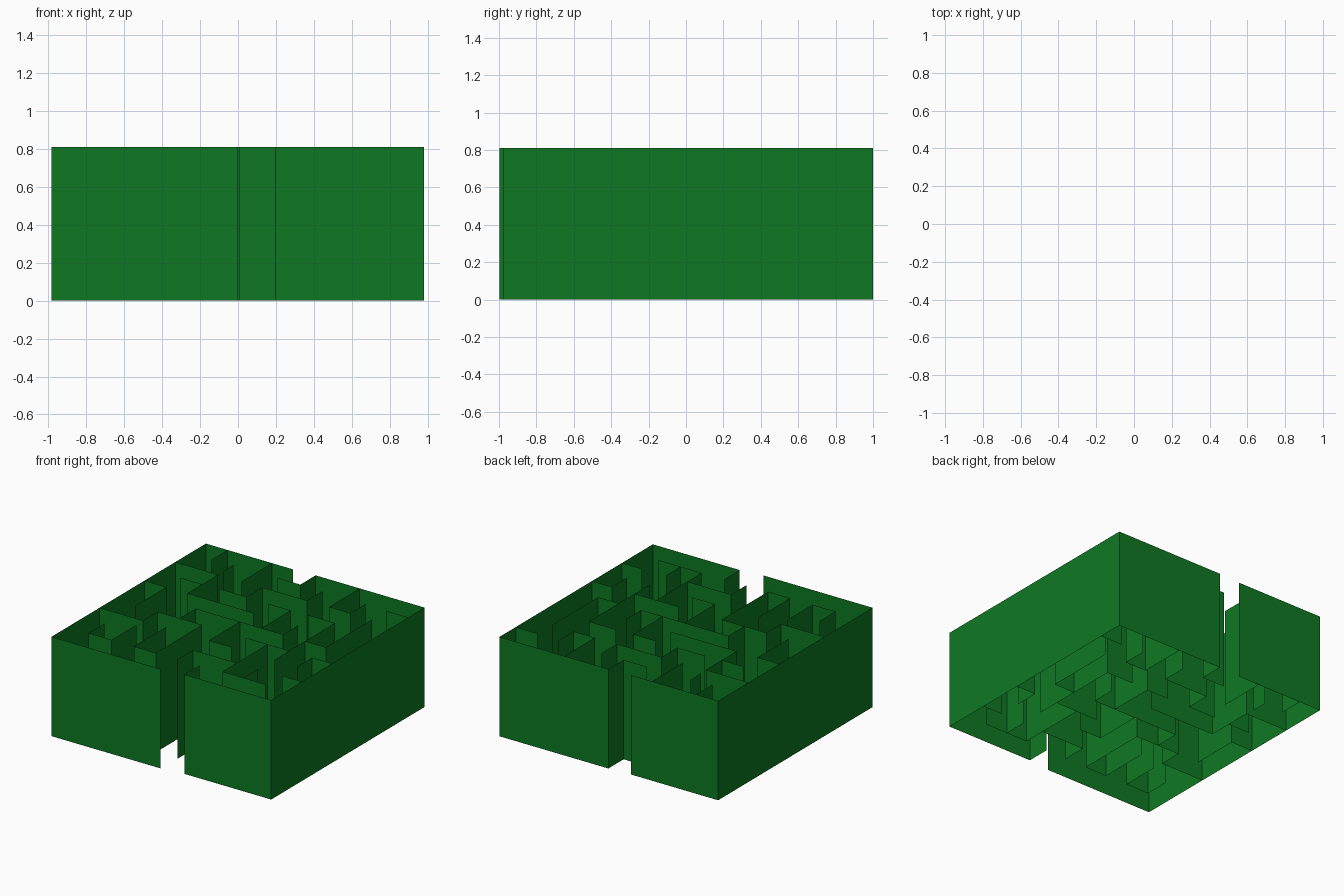
import bpy

if "Cube" in bpy.data.objects:
    bpy.data.objects.remove(bpy.data.objects["Cube"])

HEIGHT = 0.81

green = bpy.data.materials.new("hedge green")
green.diffuse_color = (0.0045, 0.19, 0.0165, 1)
green.use_nodes = True
green.node_tree.nodes["Principled BSDF"].inputs["Base Color"].default_value = green.diffuse_color


def wall(name, axis, x, y, *stops):
    """Sheet wall: starts at (x, y), then runs alternately along x and y to each stop."""
    pts = [(x, y)]
    for s in stops:
        x, y = (s, y) if axis == "x" else (x, s)
        pts.append((x, y))
        axis = "y" if axis == "x" else "x"
    n = len(pts)
    verts = [(px, py, z) for z in (0, HEIGHT) for px, py in pts]
    faces = [(i, i + 1, n + i + 1, n + i) for i in range(n - 1)]
    mesh = bpy.data.meshes.new(name)
    mesh.from_pydata(verts, [], faces)
    mesh.materials.append(green)
    bpy.context.collection.objects.link(bpy.data.objects.new(name, mesh))


# Outer walls, with an entrance at the front and an exit at the back
wall("outer_wall_left", "x", -0.195, 0.99, -0.983, -0.998, 0.0)
wall("outer_wall_right", "y", 0.198, -0.78, -0.975, 0.982, 1.0, 0.0, 0.803, -0.205)

# Back rows of the maze
wall("back_left_stub", "y", -0.787, 0.99, 0.785)
wall("back_left_post", "y", -0.603, 0.805, 0.67)
wall("back_left_divider", "y", -0.388, 0.99, 0.597)
wall("left_step_wall", "x", -0.983, 0.597, -0.597, 0.2, 0.0)
wall("centre_step_wall", "y", 0.2, 0.8, 0.603, -0.202, 0.4, -0.45)
wall("back_right_pocket", "y", 0.397, 1.0, 0.607, 0.588, 0.805)
wall("back_right_stub", "x", 0.785, 0.79, 0.982)

# Middle rows
wall("middle_left_stub", "x", -0.793, 0.392, -0.597)
wall("middle_centre_stub", "x", 0.0, 0.393, 0.2)
wall("middle_divider", "y", 0.2, 0.397, 0.015)
wall("right_long_wall", "x", 0.35, 0.4, 0.596, -0.38)
wall("right_hook", "y", 0.783, 0.605, 0.013, 0.596)
wall("centre_long_wall", "y", 0.395, 0.21, 0.016, -0.393, -0.19)
wall("left_hook", "x", -0.983, 0.2, -0.786, -0.195)
wall("centre_hook", "y", 0.005, 0.016, -0.382, 0.207)

# Front rows
wall("front_left_spiral", "x", -0.983, -0.378, -0.592, -0.19, -0.19, -0.787, -0.388, -0.375)
wall("front_left_pocket", "y", -0.796, -0.583, -0.787, -0.588, -0.47)
wall("front_cross_wall", "x", 0.202, -0.19, 0.596)
wall("front_right_corner", "y", 0.4, -0.19, -0.773, 0.79)
wall("front_right_post", "y", 0.59, -0.582, -0.773)
wall("entrance_hook", "y", 0.006, -0.787, -0.588, 0.4)
wall("right_edge_hook", "y", 0.804, -0.39, -0.192, 0.982)
wall("right_edge_stub", "x", 0.805, -0.58, 0.982)
